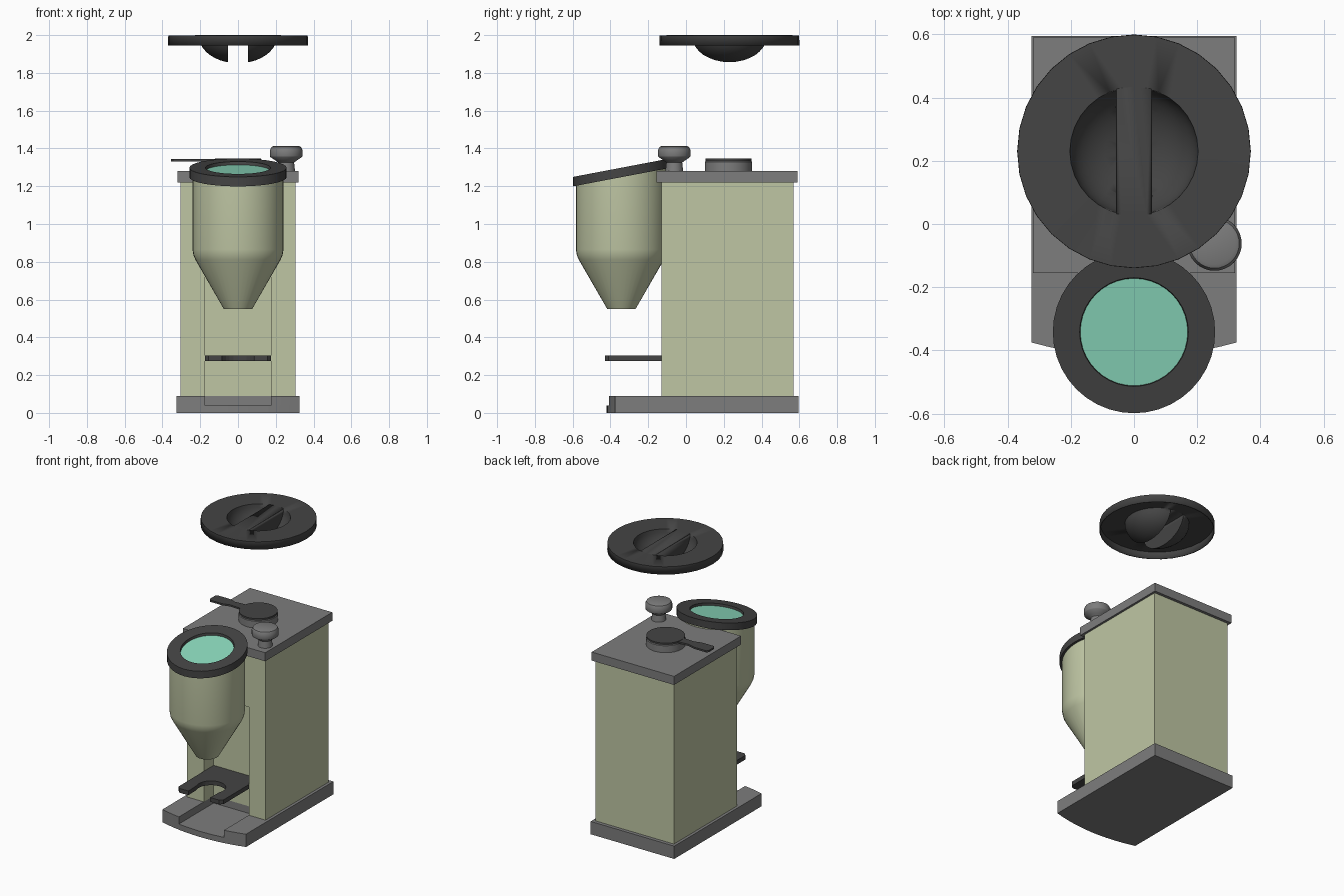
import bpy, bmesh, math

if "Cube" in bpy.data.objects:
    bpy.data.objects.remove(bpy.data.objects["Cube"])

def mat(name, rgb):
    m = bpy.data.materials.new(name)
    m.diffuse_color = (*rgb, 1)
    m.use_nodes = True
    m.node_tree.nodes["Principled BSDF"].inputs["Base Color"].default_value = m.diffuse_color
    return m

SAGE = mat("sage_green", (0.52, 0.565, 0.37))
GREY = mat("mid_grey", (0.205, 0.205, 0.205))
DARK = mat("charcoal", (0.058, 0.058, 0.058))
TEAL = mat("teal", (0.26, 0.70, 0.51))

def finish(bm, name, m, smooth=False):
    bmesh.ops.remove_doubles(bm, verts=bm.verts, dist=1e-5)
    bmesh.ops.recalc_face_normals(bm, faces=bm.faces)
    me = bpy.data.meshes.new(name)
    bm.to_mesh(me)
    bm.free()
    me.materials.append(m)
    ob = bpy.data.objects.new(name, me)
    bpy.context.collection.objects.link(ob)
    if smooth:
        bpy.ops.object.select_all(action='DESELECT')
        ob.select_set(True)
        bpy.context.view_layer.objects.active = ob
        bpy.ops.object.shade_smooth_by_angle(angle=math.radians(35))
    return ob

def prism(name, outline, z0, z1, m):
    bm = bmesh.new()
    f = bm.faces.new([bm.verts.new((x, y, z0)) for x, y in outline])
    r = bmesh.ops.extrude_face_region(bm, geom=[f], use_keep_orig=True)
    for v in r['geom']:
        if isinstance(v, bmesh.types.BMVert):
            v.co.z = z1
    return finish(bm, name, m)

def rect(x0, x1, y0, y1):
    return [(x0, y0), (x1, y0), (x1, y1), (x0, y1)]

def revolve(bm, prof, cx, cy, n=32, closed=False, slope=0, zcut=1.1):
    """Spin (radius, z) points about a vertical axis; points above zcut lean with y."""
    rings = []
    for r, z in prof:
        ring = []
        for i in range(n):
            a = 2 * math.pi * i / n
            y = r * math.sin(a)
            ring.append(bm.verts.new((cx + r * math.cos(a), cy + y,
                                      z + (slope * y if z > zcut else 0))))
        rings.append(ring)
    for k in range(len(rings) if closed else len(rings) - 1):
        a, b = rings[k], rings[(k + 1) % len(rings)]
        for i in range(n):
            j = (i + 1) % n
            bm.faces.new((a[i], a[j], b[j], b[i]))
    return rings

def lathe(name, prof, cx, cy, m, n=32, closed=False, slope=0):
    bm = bmesh.new()
    rings = revolve(bm, prof, cx, cy, n, closed, slope)
    if not closed:
        bm.faces.new(rings[0])
        bm.faces.new(rings[-1])
    return finish(bm, name, m, True)

# base: slab with bowed front, and an upper layer with a tray channel
def bow(x):
    return -0.42 + 0.045 * (x / 0.325) ** 2

W, CH, BACK = 0.325, 0.175, -0.02
front = [-W + 2 * W * i / 12 for i in range(13)]
prism("base_slab", [(x, bow(x)) for x in front] + [(W, 0.595), (-W, 0.595)], 0, 0.04, GREY)
side = [CH, 0.225, 0.275, W]
prism("base_top", [(-x, bow(x)) for x in reversed(side)] + [(-CH, BACK), (CH, BACK)]
      + [(x, bow(x)) for x in side] + [(W, 0.595), (-W, 0.595)], 0.04, 0.09, GREY)

# housing with a front alcove, and its cover plate
prism("housing_lower", [(-0.305, -0.13), (-CH, -0.13), (-CH, BACK), (CH, BACK), (CH, -0.13),
                        (0.305, -0.13), (0.305, 0.57), (-0.305, 0.57)], 0.09, 0.85, SAGE)
prism("housing_upper", rect(-0.305, 0.305, -0.13, 0.57), 0.85, 1.22, SAGE)
prism("cover_plate", rect(-0.32, 0.32, -0.155, 0.59), 1.22, 1.28, GREY)

# forked holder
arc = [(0.095 * math.cos(a), -0.30 + 0.095 * math.sin(a))
       for a in [math.pi * (-0.12 + 1.24 * i / 16) for i in range(17)]]
prism("holder_fork", [(0.085, -0.43)] + arc + [(-0.085, -0.43), (-0.155, -0.43), (-CH, -0.41),
      (-CH, BACK), (CH, BACK), (CH, -0.41), (0.155, -0.43)], 0.275, 0.305, DARK)

# funnel with slanted collar and window
CY, SL = -0.342, 0.19
lathe("funnel", [(0.075, 0.55), (0.225, 0.81), (0.236, 0.835), (0.241, 0.865), (0.241, 1.26)],
      0, CY, SAGE, 40, slope=SL)
lathe("funnel_collar", [(0.172, 1.298), (0.257, 1.298), (0.257, 1.248), (0.166, 1.248)],
      0, CY, DARK, 40, closed=True, slope=SL)
lathe("funnel_window", [(0.172, 1.274), (0.172, 1.281)], 0, CY, TEAL, 40, slope=SL)

# small knob
lathe("knob", [(0.047, 1.28), (0.042, 1.325), (0.055, 1.335), (0.084, 1.355), (0.086, 1.36),
               (0.086, 1.392), (0.078, 1.408), (0.066, 1.413)], 0.255, -0.062, GREY)

# dial with lever
lathe("dial_base", [(0.125, 1.28), (0.125, 1.328), (0.12, 1.334)], 0, 0.225, GREY, 40)
lathe("dial_cap", [(0.123, 1.334), (0.123, 1.346)], 0, 0.225, DARK, 40)
prism("dial_lever", [(-0.08, 0.19), (-0.20, 0.197), (-0.25, 0.182), (-0.345, 0.182), (-0.356, 0.195),
                     (-0.356, 0.255), (-0.345, 0.268), (-0.25, 0.268), (-0.20, 0.253), (-0.08, 0.26)],
      1.332, 1.344, DARK)

# raised lid: open-bottomed shell, two half bowls and a grip bar between them
LY, R, BAR, TOP = 0.23, 0.205, 0.055, 1.997
bm = bmesh.new()
revolve(bm, [(R, TOP), (0.367, TOP), (0.367, 1.945)], 0, LY)
c = math.sqrt(R * R - BAR * BAR)
pts = [(sx * BAR, sy * c) for sx in (-1, 1) for sy in (-1, 1)]
ring = [(R * math.cos(i * math.pi / 16), R * math.sin(i * math.pi / 16)) for i in range(32)]
pts += [p for p in ring if abs(p[0]) < BAR]
pts.sort(key=lambda p: math.atan2(p[1], p[0]))
bm.faces.new([bm.verts.new((x, LY + y, TOP)) for x, y in pts])
bowl_prof = [(R * math.cos(t), TOP - 0.143 * math.sin(t))
             for t in [math.pi / 2 * i / 10 for i in range(10)]]
for s in (-1, 1):
    half = bmesh.new()
    revolve(half, bowl_prof, 0, LY)
    res = bmesh.ops.bisect_plane(half, geom=half.verts[:] + half.edges[:] + half.faces[:],
                                 plane_co=(s * BAR, 0, 0), plane_no=(s, 0, 0), clear_inner=True)
    cut = [g for g in res['geom_cut'] if isinstance(g, bmesh.types.BMVert)]
    half.faces.new(sorted(cut, key=lambda v: v.co.y))
    tmp = bpy.data.meshes.new("tmp")
    half.to_mesh(tmp)
    half.free()
    bm.from_mesh(tmp)
    bpy.data.meshes.remove(tmp)
lid = finish(bm, "lid", DARK, True)
sol = lid.modifiers.new("thickness", 'SOLIDIFY')
sol.thickness = 0.006
sol.offset = 0
